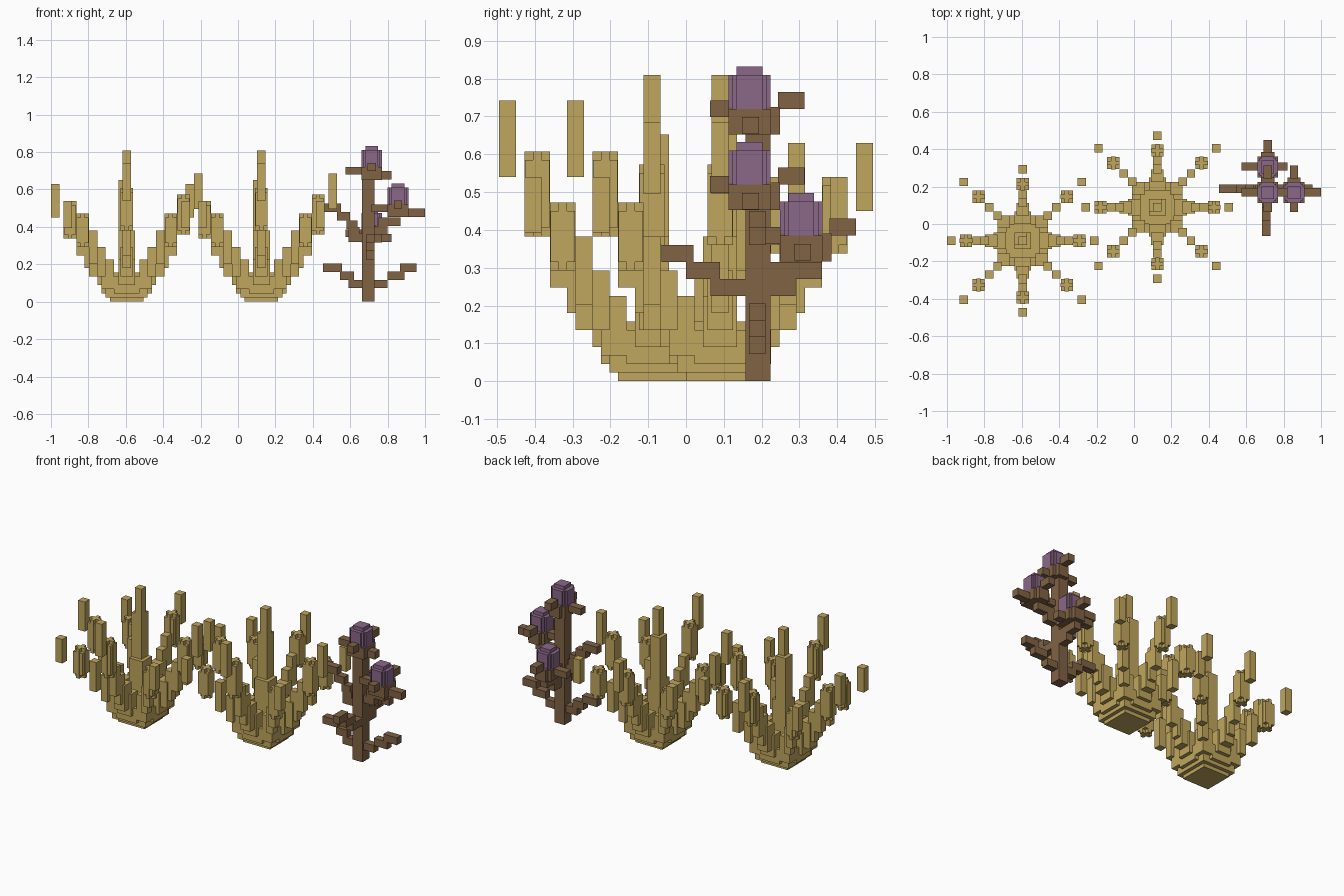
import bpy
import bmesh
from mathutils import Matrix, Vector

U = 2 / 89  # edge of one small cube

if "Cube" in bpy.data.objects:
    bpy.data.objects.remove(bpy.data.objects["Cube"])


def material(name, rgb):
    mat = bpy.data.materials.new(name)
    mat.use_nodes = True
    color = (*rgb, 1)
    mat.diffuse_color = color
    mat.node_tree.nodes["Principled BSDF"].inputs["Base Color"].default_value = color
    return mat


GOLD = material("dry_gold", (0.53, 0.38, 0.11))
BROWN = material("stem_brown", (0.22, 0.125, 0.06))
PURPLE = material("bloom_purple", (0.26, 0.14, 0.25))


class Part:
    """Collects boxes into one flat-shaded object."""

    def __init__(self, name, mat, origin=(0, 0, 0), scale=1):
        self.name, self.mat = name, mat
        self.origin, self.scale = Vector(origin), scale
        self.bm = bmesh.new()

    def box(self, x, y, z):
        lo, hi = Vector((min(x), min(y), min(z))), Vector((max(x), max(y), max(z)))
        center = self.origin + (lo + hi) / 2 * self.scale
        size = (hi - lo) * self.scale
        bmesh.ops.create_cube(self.bm, size=1, matrix=Matrix.Translation(center) @ Matrix.Diagonal((*size, 1)))

    def square(self, x, y, half, z):
        self.box((x - half, x + half), (y - half, y + half), z)

    def bud(self, x, y, z):
        """Cross-shaped clump with shorter corners."""
        lo, hi = z
        self.box((x - 1.5, x + 1.5), (y - 0.5, y + 0.5), z)
        self.box((x - 0.5, x + 0.5), (y - 1.5, y + 1.5), z)
        self.square(x, y, 1.45, (lo + 1, hi - 1))

    def finish(self):
        mesh = bpy.data.meshes.new(self.name)
        self.bm.to_mesh(mesh)
        self.bm.free()
        mesh.materials.append(self.mat)
        obj = bpy.data.objects.new(self.name, mesh)
        bpy.context.collection.objects.link(obj)


def shrub(side, cx, cy):
    origin = (cx, cy, 0)

    # Stepped base
    base = Part(side + "_shrub_base", GOLD, origin, U)
    base.square(0, 0, 4, (0, 1))
    base.square(0, 0, 5, (1, 4))
    base.box((-6, 6), (-3, 3), (2, 6))
    base.box((-3, 3), (-6, 6), (2, 6))
    base.square(0, 0, 4, (4, 7))
    base.finish()

    # Tall centre stalk
    core = Part(side + "_shrub_core", GOLD, origin, U)
    core.square(0, 0, 1, (6, 36))
    core.box((-2, 1), (-1, 2), (6, 29))
    core.square(0, 0, 2, (6, 17))
    core.finish()

    # Straight arms climbing outward, each with a floating tip
    arms = Part(side + "_shrub_straight_arms", GOLD, origin, U)
    tips = Part(side + "_shrub_tips", GOLD, origin, U)
    for dx, dy, lift in ((1, 0, 1), (0, 1, 0), (-1, 0, 0), (0, -1, 2)):
        for r0, r1, half, z0, z1 in ((4, 7, 2, 4, 10), (6, 9, 1.5, 6, 13),
                                     (8, 10, 1, 8, 16), (10, 12, 1, 11, 19)):
            a, b = Vector((dx, dy)) * r0, Vector((dx, dy)) * r1
            wx, wy = abs(dy) * half, abs(dx) * half
            arms.box((a.x - wx, b.x + wx), (a.y - wy, b.y + wy), (z0, z1))
        arms.bud(dx * 13.5, dy * 13.5, (15 + lift, 24 + lift * 1.5))
        tips.square(dx * 17, dy * 17, 1, (20 + 2 * lift, 28 + 2.5 * lift))

    # Diagonal arms
    for dx in (-1, 1):
        for dy in (-1, 1):
            for r, half, z in ((4.5, 1.5, (3, 10)), (6, 1, (6, 13)), (8, 1, (9, 17))):
                arms.square(dx * r, dy * r, half, z)
            arms.bud(dx * 10.5, dy * 10.5, (13, 21))
            tips.square(dx * 14, dy * 14, 1, (17.5, 24))
    arms.finish()
    tips.finish()


shrub("right", -0.595, -0.09)
shrub("middle", 0.125, 0.09)

# Main stem of the flowering plant
stem = Part("stem", BROWN)
stem.box((0.663, 0.73), (0.157, 0.224), (0, 0.66))
stem.finish()

# Side branches as rising steps
twigs = Part("branches", BROWN)
row = (0.167, 0.21)
for x, z in (((0.59, 0.8), 0.072), ((0.545, 0.62), 0.117), ((0.455, 0.555), 0.16),
             ((0.8, 0.89), 0.117), ((0.865, 0.955), 0.16),
             ((0.59, 0.67), 0.32), ((0.58, 0.64), 0.39), ((0.53, 0.6), 0.435), ((0.455, 0.55), 0.48),
             ((0.72, 0.8), 0.36), ((0.75, 0.87), 0.405)):
    twigs.box(x, row, (z, z + 0.045))
twigs.box((0.59, 0.65), row, (0.36, 0.4))
column = (0.685, 0.73)
for y, z in (((0.065, 0.29), 0.225), ((0, 0.09), 0.27), ((-0.065, 0.02), 0.315), ((0.21, 0.36), 0.27)):
    twigs.box(column, y, (z, z + 0.045))
twigs.finish()


def flower(name, cx, cy, z, reach):
    # Leafy cup with four uneven arms
    cup = Part(name + "_flower_cup", BROWN, (cx, cy, z))
    cup.square(0, 0, 0.056, (-0.068, 0))
    cup.box((-0.035, 0.035), (-0.056, 0.08), (-0.068, 0.005))
    cup.box((-0.14, -0.05), (-0.02, 0.025), (-0.04, 0))
    cup.box((0.05, reach), (-0.02, 0.025), (-0.066, -0.022))
    cup.box((-0.022, 0.022), (-0.105, -0.05), (-0.022, 0.022))
    cup.box((-0.022, 0.022), (0.075, 0.145), (0, 0.045))
    cup.finish()
    # Rounded block bloom
    bloom = Part(name + "_flower_bloom", PURPLE, (cx, cy, z))
    bloom.square(0, 0, 0.045, (0, 0.09))
    bloom.box((-0.056, 0.056), (-0.034, 0.034), (0, 0.09))
    bloom.box((-0.034, 0.034), (-0.056, 0.056), (0, 0.09))
    bloom.square(0, 0, 0.034, (0.08, 0.112))
    bloom.finish()


flower("top", 0.715, 0.168, 0.72, 0.105)
flower("side", 0.855, 0.168, 0.52, 0.145)
flower("back", 0.715, 0.305, 0.385, 0.105)
